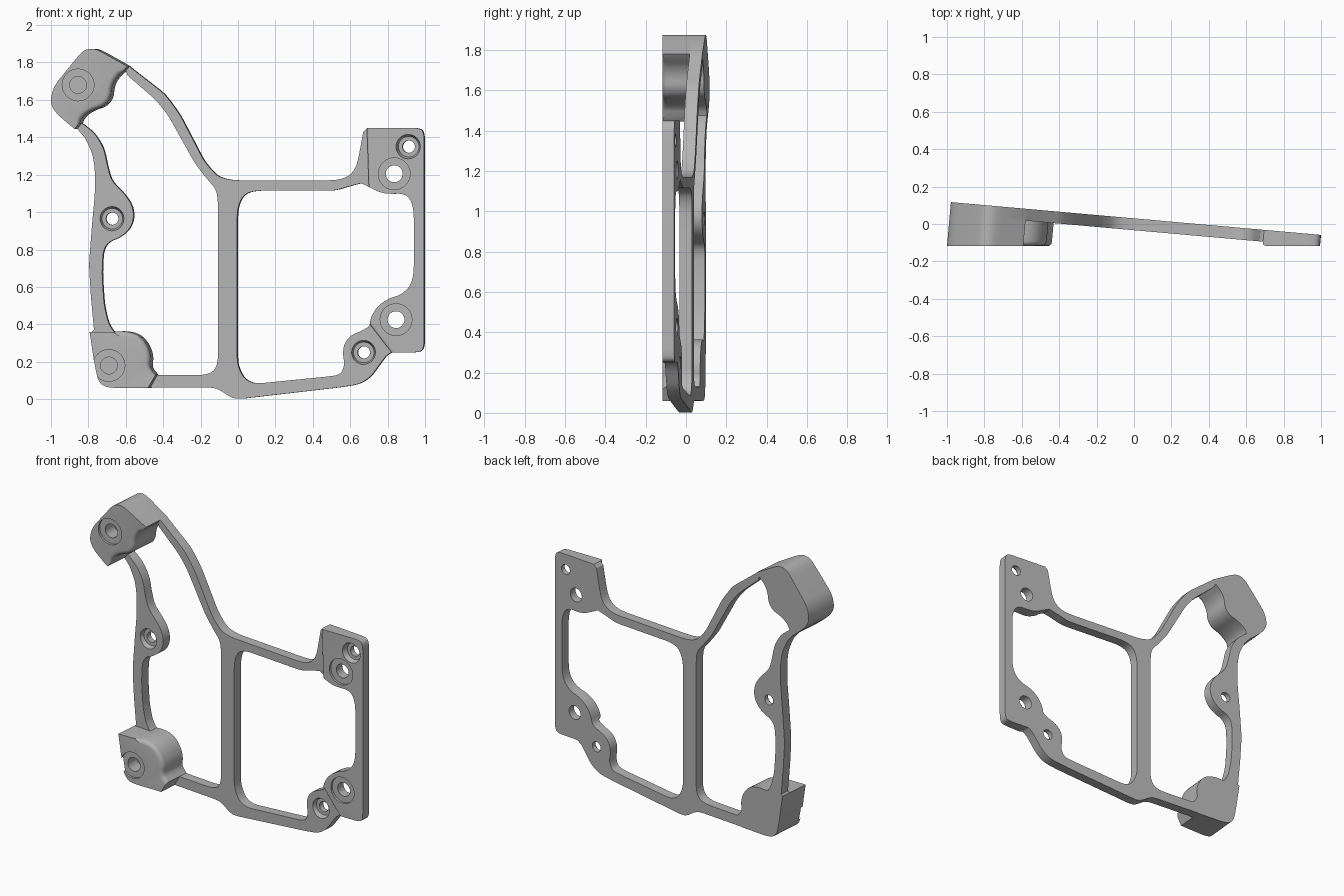
import bpy, bmesh, math

if "Cube" in bpy.data.objects:
    bpy.data.objects.remove(bpy.data.objects["Cube"], do_unlink=True)

SLOPE = 0.0886        # lean of the plate across the width
THICK = 0.063         # plate thickness
FRONT = -0.1165       # flat front plane shared by all pads

grey = bpy.data.materials.new("satin_grey")
grey.use_nodes = True
grey.diffuse_color = (0.46, 0.46, 0.46, 1)
grey.node_tree.nodes["Principled BSDF"].inputs["Base Color"].default_value = grey.diffuse_color


def plate_back(x):
    return 0.0297 - SLOPE * x


def plate_front(x):
    return max(plate_back(x) - THICK, FRONT + 0.0035)


def pad_front(x):
    return FRONT


def pad_back(x):
    return plate_front(x) + 0.004


def path(*points, rounds=2):
    """Open path in hundredths, with its inner corners rounded by corner cutting."""
    pts = [(x / 100, z / 100) for x, z in points]
    for _ in range(rounds):
        out = [pts[0]]
        for before, here, after in zip(pts, pts[1:], pts[2:]):
            for other in (before, after):
                length = math.dist(here, other)
                t = min(0.25, 0.02 / length)
                out.append(tuple(h + (o - h) * t for h, o in zip(here, other)))
        pts = out + [pts[-1]]
    return pts


def finish(bm, name):
    bmesh.ops.recalc_face_normals(bm, faces=bm.faces[:])
    mesh = bpy.data.meshes.new(name)
    bm.to_mesh(mesh)
    bm.free()
    obj = bpy.data.objects.new(name, mesh)
    bpy.context.collection.objects.link(obj)
    mesh.materials.append(grey)
    return obj


def slab(name, loops, front, back, soft=(), radius=0.0):
    """Prism of the loops between two depth rules, leaning square to the plate."""
    bm = bmesh.new()
    rings = [[bm.verts.new((x, 0, z)) for x, z in loop] for loop in loops]
    if len(rings) == 1:
        faces = [bm.faces.new(rings[0])]
    else:
        edges = [bm.edges.new((r[i - 1], r[i])) for r in rings for i in range(len(r))]
        filled = bmesh.ops.triangle_fill(bm, edges=edges, use_beauty=True, normal=(0, -1, 0))
        faces = [g for g in filled["geom"] if isinstance(g, bmesh.types.BMFace)]
    front_verts = [v for r in rings for v in r]
    bmesh.ops.extrude_face_region(bm, geom=faces, use_keep_orig=True)
    fronts = set(front_verts)
    for v in bm.verts:
        x = v.co.x
        v.co.y = front(x) if v in fronts else back(x)
        v.co.x += SLOPE * (v.co.y - plate_front(x))
    if soft:
        ring = rings[0]
        edges = [bm.edges.get((ring[i], ring[(i + 1) % len(ring)])) for i in soft]
        bmesh.ops.bevel(bm, geom=edges, offset=radius, segments=4, profile=0.5,
                        affect='EDGES', clamp_overlap=False)
    return finish(bm, name)


# Outer edge pieces, clockwise from the lower right-hand corner pad
lower_pad_outer = path((-47, 6), (-66, 6), (-71, 7), (-74, 11), (-75.5, 19), (-78, 36))
left_outer = path((-77, 37), (-78.6, 54), (-79.7, 72), (-78, 94), (-76.5, 110),
                  (-76.5, 123), (-78, 132), (-82, 140))
upper_pad_outer = path((-86, 144.5), (-95, 152), (-98.4, 157), (-98.5, 162), (-96.5, 168),
                       (-82, 186), (-78, 187.5), (-74, 187), (-58, 178))
arm_outer = path((-57, 177), (-39, 163), (-31, 152), (-18, 127), (-11, 119), (-3, 117),
                 (52, 117), (58, 118.5), (62, 122), (64, 127), (67, 143))
right_outer = path((69, 145), (97.5, 145), (99.5, 142), (99.5, 28), (97.5, 25), (82, 25))
bottom_outer = path((79, 23), (76, 19), (71, 12), (65, 8), (55, 6.4), (0, 0),
                    (-4, 1), (-9, 4.5), (-13, 6.2), (-46, 6.2))

# Window edges
lower_pad_inner = path((-66, 36), (-60, 36.5), (-53, 35), (-48, 30), (-45.5, 23),
                       (-46.5, 17), (-43, 13))
arm_inner = path((-42, 12.8), (-19, 12.8), (-13, 14.5), (-10.7, 20), (-10.7, 105),
                 (-11.5, 112), (-16, 117), (-23, 126), (-37.5, 152), (-44, 160), (-59, 173))
upper_pad_inner = path((-60, 175.5), (-64, 172), (-66.5, 167), (-67, 161), (-70.5, 156.5),
                       (-77, 154.5), (-82, 151), (-83.5, 147.5))
left_inner = path((-82, 146.5), (-76.5, 142), (-71.7, 134), (-69.5, 123), (-67.4, 116.5),
                  (-60.4, 109.5), (-56.5, 103.5), (-55.6, 97), (-57.8, 91), (-63, 86.5),
                  (-69.5, 84), (-72.2, 79), (-72.7, 67), (-71.7, 51), (-69.5, 41), (-67, 37))
right_inner = path((70.5, 40), (71.5, 44.5), (75, 50), (81, 54), (86.5, 55.5), (92, 60),
                   (94, 67), (94, 101), (92, 107.5), (88, 110), (81, 109.7), (76, 110.5),
                   (70, 113.5))
right_rest = path((66, 115.5), (60, 114), (52, 111.5), (10, 111.5), (4, 110), (1, 106),
                  (-0.5, 100), (-0.5, 19), (3, 11), (9, 8.2), (52, 12.5), (55.5, 14),
                  (57, 19), (56, 24), (56.7, 29.5), (60, 34), (66, 36.5), (69.5, 38.5))

# Leaning frame plate with its two windows
outline = (lower_pad_outer + left_outer + upper_pad_outer + arm_outer
           + right_outer + bottom_outer)
left_window = lower_pad_inner + arm_inner + upper_pad_inner + left_inner
right_window = right_inner + right_rest
bodies = [slab("frame_plate", [outline, left_window, right_window], plate_front, plate_back)]

# Deep corner pads, softened along the window side
for name, outer, inner in (("upper_corner_pad", upper_pad_outer, upper_pad_inner),
                           ("lower_corner_pad", lower_pad_outer, lower_pad_inner)):
    loop = outer + inner
    bodies.append(slab(name, [loop], pad_front, pad_back,
                       range(len(outer), len(loop) - 1), 0.025))

# Thin side pad, chamfered where it steps down to the plate
loop = right_outer + right_inner
bodies.append(slab("side_pad", [loop], pad_front, pad_back,
                   (len(right_outer) - 1, len(loop) - 1), 0.015))


def add_pin(bm, x, z, profile, lean):
    """Stepped round cutter; profile lists (radius, depth)."""
    sides = 32
    rings = []
    for radius, y in profile:
        rings.append([bm.verts.new((x + radius * math.cos(a) + lean * (y - profile[1][1]),
                                    y, z + radius * math.sin(a)))
                      for a in (math.tau * k / sides for k in range(sides))])
    for low, high in zip(rings, rings[1:]):
        for k in range(sides):
            bm.faces.new((low[k - 1], low[k], high[k], high[k - 1]))
    bm.faces.new(rings[0])
    bm.faces.new(rings[-1])


bm = bmesh.new()
# Wide shallow seats: blind in the deep pads, through in the side pad
for x, z, end in ((-0.855, 1.68, -0.01), (-0.69, 0.18, -0.01),
                  (0.835, 1.205, 0.1), (0.845, 0.425, 0.1)):
    add_pin(bm, x, z, [(0.085, FRONT - 0.03), (0.085, FRONT + 0.015),
                       (0.045, FRONT + 0.015), (0.045, end)], 0)
# Screw holes square to the plate
for x, z in ((0.91, 1.35), (0.67, 0.25), (-0.675, 0.965)):
    y = max(plate_front(x), FRONT)
    add_pin(bm, x, z, [(0.066, y - 0.03), (0.065, y), (0.055, y + 0.03),
                       (0.033, y + 0.03), (0.033, y + 0.15)], SLOPE)
cutter = finish(bm, "hole_cutter")
cutter.hide_render = True

for body in bodies:
    bpy.ops.object.select_all(action='DESELECT')
    body.select_set(True)
    bpy.context.view_layer.objects.active = body
    holes = body.modifiers.new("holes", 'BOOLEAN')
    holes.operation = 'DIFFERENCE'
    holes.solver = 'EXACT'
    holes.object = cutter
    bpy.ops.object.modifier_apply(modifier=holes.name)
    bpy.ops.object.shade_smooth_by_angle(angle=math.radians(32))
bpy.data.objects.remove(cutter, do_unlink=True)
